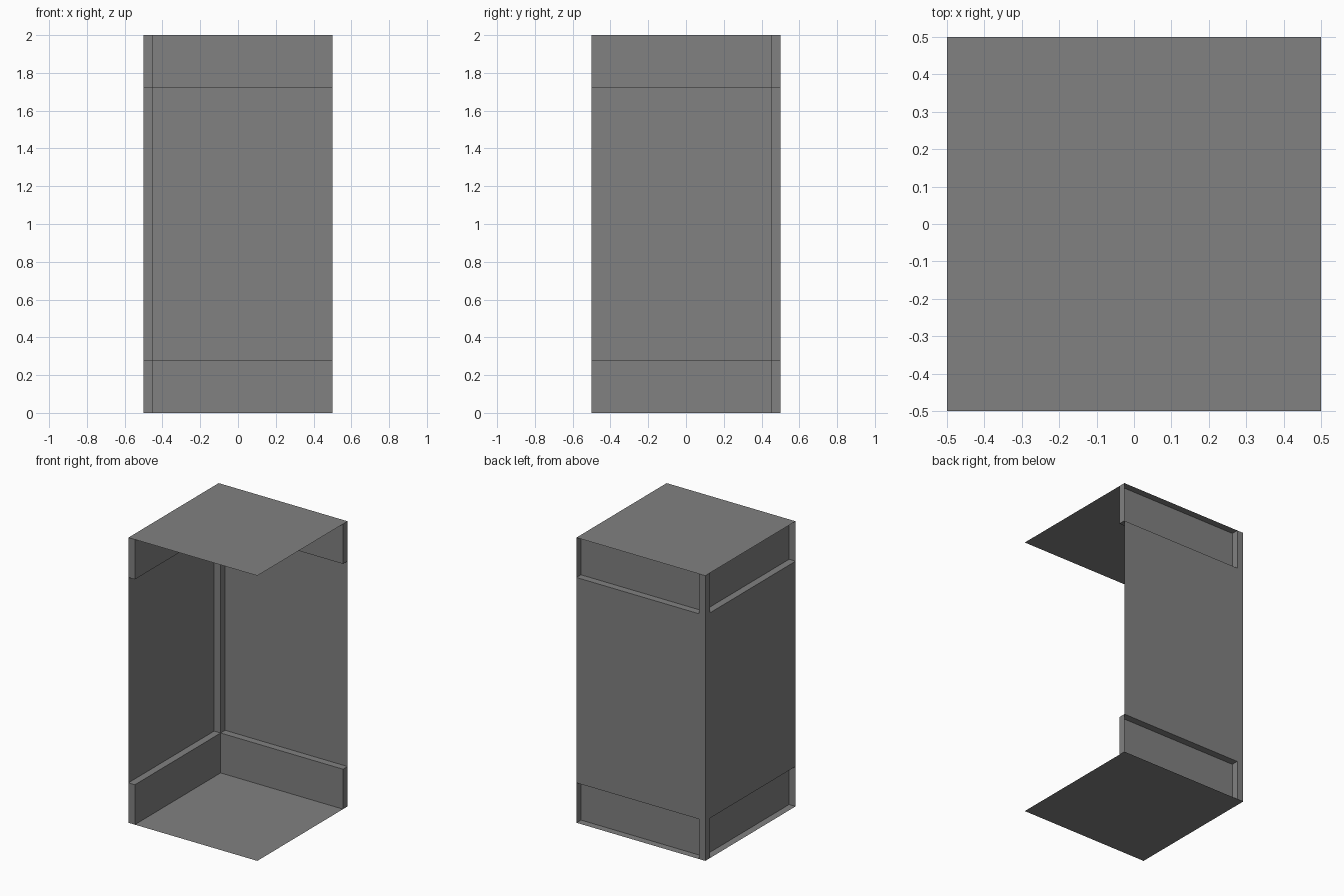
import bpy

if "Cube" in bpy.data.objects:
    bpy.data.objects.remove(bpy.data.objects["Cube"])

H, E, I = 2.0, 0.5, 0.45      # height, outer edge, inner line
LOW, HIGH = 0.28, 1.72        # top of lower band, bottom of upper band

grey = bpy.data.materials.new("mid grey")
grey.diffuse_color = (0.22, 0.22, 0.22, 1)
grey.use_nodes = True
grey.node_tree.nodes["Principled BSDF"].inputs["Base Color"].default_value = grey.diffuse_color


def make(name, verts, faces):
    me = bpy.data.meshes.new(name)
    me.from_pydata(verts, [], faces)
    me.materials.append(grey)
    me.update()
    ob = bpy.data.objects.new(name, me)
    bpy.context.collection.objects.link(ob)
    return ob


def slab(name, z, up):
    face = (0, 1, 2, 3) if up else (3, 2, 1, 0)
    make(name, [(-E, -E, z), (E, -E, z), (E, E, z), (-E, E, z)], [face])


def wall(name, place, flip):
    # Stepped sheet: recessed band, ledge, outer panel, ledge, recessed band
    profile = [(-I, 0), (-I, LOW), (-E, LOW), (-E, HIGH), (-I, HIGH), (-I, H)]
    n = len(profile)
    verts = [place(d, s, z) for s in (-E, I) for d, z in profile]
    faces = [(i, i + 1, i + 1 + n, i + n) for i in range(n - 1)]
    # Caps closing the open end of each band
    b = len(verts)
    verts += [place(-E, -E, 0), place(-E, -E, H)]
    faces += [(b, 2, 1, 0), (3, b + 1, 5, 4)]
    if not flip:
        faces = [f[::-1] for f in faces]
    make(name, verts, faces)


# Floor and ceiling sheets
slab("floor", 0, True)
slab("ceiling", H, True)

# Two matching walls, mirrored across the corner diagonal
wall("left_wall", lambda d, s, z: (d, s, z), False)
wall("back_wall", lambda d, s, z: (-s, -d, z), True)

# Square corner post, open at the ends where the slabs close it
ring = [(-E, I), (-I, I), (-I, E), (-E, E)]
make("corner_post", [(x, y, z) for z in (0, H) for x, y in ring],
     [(i, (i + 1) % 4, (i + 1) % 4 + 4, i + 4) for i in range(4)])
